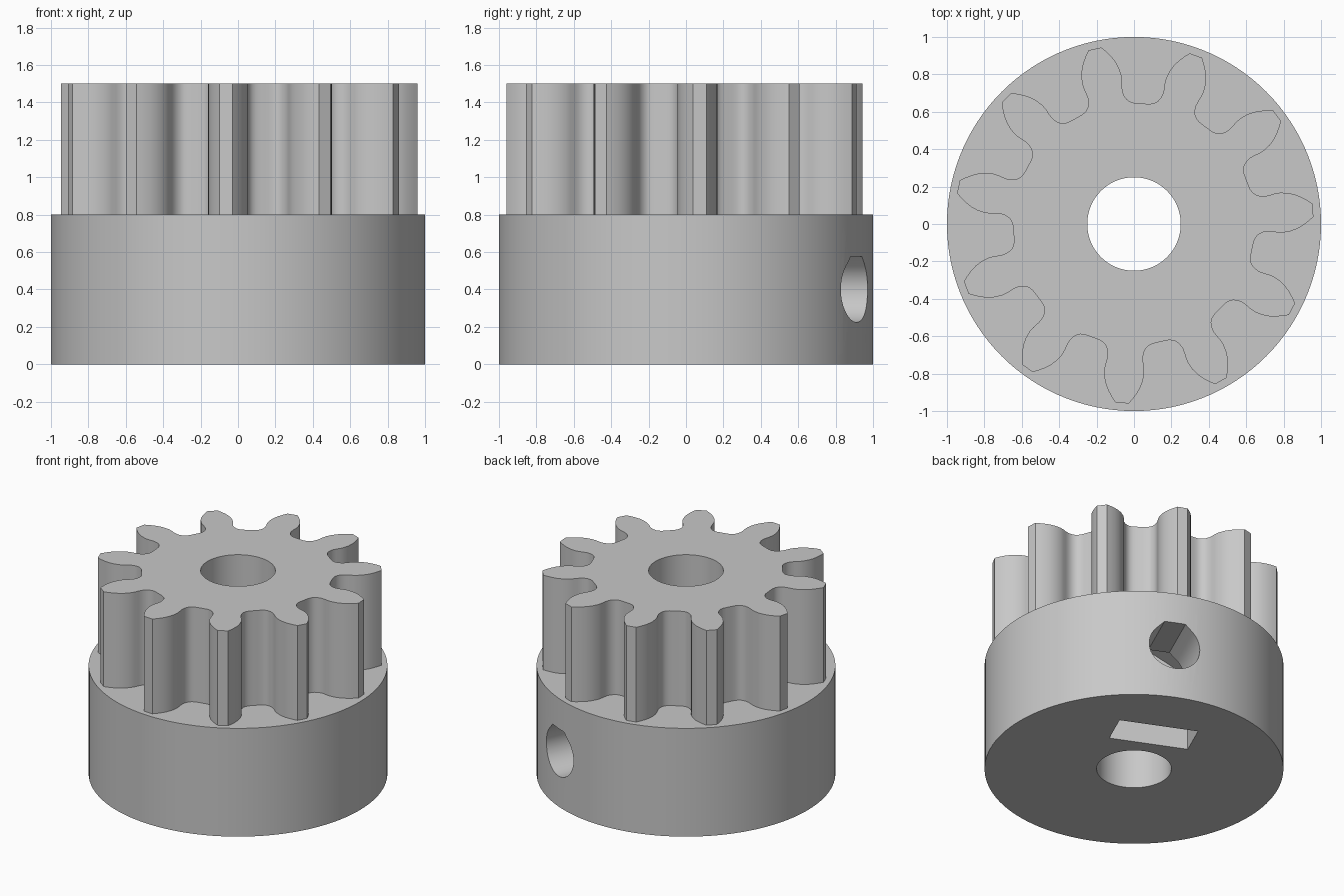
import bpy, bmesh
from math import sin, cos, tan, pi, radians, sqrt
from mathutils import Matrix

cube = bpy.data.objects.get("Cube")
if cube:
    bpy.data.objects.remove(cube, do_unlink=True)

TEETH = 11
TOOTH_PHASE = radians(4.4)
SCREW_ANGLE = radians(66)
HUB_TOP, GEAR_TOP, SCREW_Z = 0.8, 1.5, 0.4

grey = bpy.data.materials.new("grey_plastic")
grey.use_nodes = True
grey.diffuse_color = (0.58, 0.58, 0.58, 1)
grey.node_tree.nodes["Principled BSDF"].inputs["Base Color"].default_value = (0.58, 0.58, 0.58, 1)


def circle(radius, count, start=0.0, sweep=2 * pi):
    return [(radius * cos(start + sweep * i / count), radius * sin(start + sweep * i / count))
            for i in range(count)]


def prism(name, outline, low, high, matrix=Matrix()):
    """Closed outline extruded from low to high along its own axis."""
    bm = bmesh.new()
    face = bm.faces.new([bm.verts.new((u, v, low)) for u, v in outline])
    made = bmesh.ops.extrude_face_region(bm, geom=[face])["geom"]
    moved = [g for g in made if isinstance(g, bmesh.types.BMVert)]
    bmesh.ops.translate(bm, verts=moved, vec=(0, 0, high - low))
    bmesh.ops.transform(bm, matrix=matrix, verts=bm.verts)
    bmesh.ops.recalc_face_normals(bm, faces=bm.faces)
    mesh = bpy.data.meshes.new(name)
    bm.to_mesh(mesh)
    bm.free()
    mesh.materials.append(grey)
    obj = bpy.data.objects.new(name, mesh)
    bpy.context.collection.objects.link(obj)
    return obj


def combine(target, other, operation):
    """Apply a boolean and remove the helper object."""
    mod = target.modifiers.new(operation.lower(), "BOOLEAN")
    mod.operation, mod.object, mod.solver = operation, other, "EXACT"
    bpy.ops.object.select_all(action="DESELECT")
    target.select_set(True)
    bpy.context.view_layer.objects.active = target
    bpy.ops.object.modifier_apply(modifier=mod.name)
    bpy.data.objects.remove(other, do_unlink=True)


# Half a tooth as (degrees from tooth centre, radius), tip to root
flank = [(2.1, 0.96), (3.4, 0.935), (4.8, 0.905), (6.0, 0.875), (7.0, 0.84), (7.7, 0.80),
         (7.8, 0.77), (7.6, 0.74), (7.6, 0.715), (8.1, 0.69), (9.2, 0.668),
         (10.6, 0.655), (12.4, 0.648), (14.5, 0.646)]
tooth = [(-a, r) for a, r in reversed(flank)] + flank
gear_outline = []
for i in range(TEETH):
    centre = TOOTH_PHASE + 2 * pi * i / TEETH
    gear_outline += [(r * cos(centre + radians(a)), r * sin(centre + radians(a))) for a, r in tooth]

# Hub collar with the toothed section on top
pinion = prism("pinion_gear_with_hub", circle(1, 120), 0, HUB_TOP)
combine(pinion, prism("teeth", gear_outline, HUB_TOP - 0.1, GEAR_TOP), "UNION")

# Cutter axis points outward along the set screw, section lies in (tangent, height)
radial = (Matrix.Rotation(SCREW_ANGLE, 4, "Z") @ Matrix.Translation((0, 0, SCREW_Z))
          @ Matrix(((0, 0, 1, 0), (1, 0, 0, 0), (0, 1, 0, 0), (0, 0, 0, 1))))

# Set screw hole: round below, flat-topped with sloped shoulders above
r = 0.176
top = r * tan(pi / 8)
arc = circle(r, 36, 3 * pi / 4, 3 * pi / 2) + [(r * cos(pi / 4), r * sin(pi / 4))]
combine(pinion, prism("screw_hole", arc + [(top, r), (-top, r)], 0, 1.2, radial), "DIFFERENCE")

# Nut slot open at the underside, ending in a hexagonal crown
half = 0.273
shoulder, crown = half / sqrt(3), 2 * half / sqrt(3)
slot = [(-half, -0.5), (half, -0.5), (half, shoulder), (0, crown), (-half, shoulder)]
combine(pinion, prism("nut_slot", slot, 0.353, 0.603, radial), "DIFFERENCE")

# Shaft bore
combine(pinion, prism("bore", circle(0.25, 72), -0.2, 1.8), "DIFFERENCE")

bpy.ops.object.select_all(action="DESELECT")
pinion.select_set(True)
bpy.context.view_layer.objects.active = pinion
bpy.ops.object.shade_smooth_by_angle(angle=radians(28))
